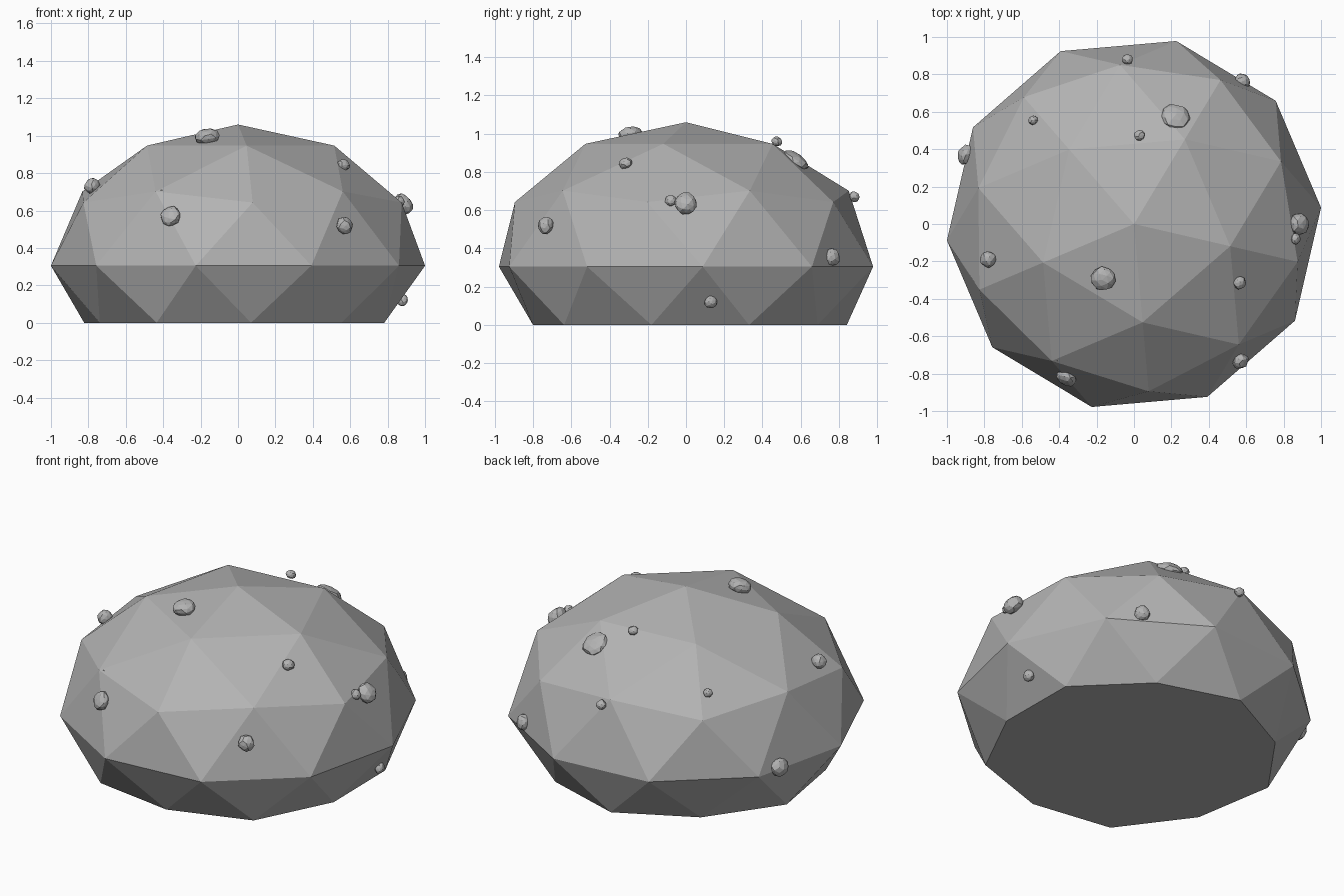
import bpy, bmesh, math, random
from mathutils import Vector, Matrix

if "Cube" in bpy.data.objects:
    bpy.data.objects.remove(bpy.data.objects["Cube"])

random.seed(4)
stone = bpy.data.materials.new("stone_grey")
stone.diffuse_color = (0.45, 0.45, 0.45, 1)
stone.use_nodes = True
stone.node_tree.nodes["Principled BSDF"].inputs["Base Color"].default_value = stone.diffuse_color

R, MID, H = 1.004, 0.305, 0.755   # girth radius, girth height, dome height


def finish(bm, name):
    me = bpy.data.meshes.new(name)
    bmesh.ops.recalc_face_normals(bm, faces=bm.faces)
    bm.to_mesh(me)
    bm.free()
    me.materials.append(stone)
    ob = bpy.data.objects.new(name, me)
    bpy.context.collection.objects.link(ob)
    return ob


# Boulder body: squashed icosphere, underside pressed flat and drawn in
bm = bmesh.new()
bmesh.ops.create_icosphere(bm, subdivisions=2, radius=1)
bmesh.ops.rotate(bm, verts=bm.verts, matrix=Matrix.Rotation(math.radians(-13), 3, 'Z'))
for v in bm.verts:
    low = v.co.z < -0.3
    k = R * (0.94 if low else 1)
    v.co = (v.co.x * k, v.co.y * k, 0 if low else MID + H * v.co.z)
base = [f for f in bm.faces if all(v.co.z < 1e-4 for v in f.verts)]
bmesh.ops.dissolve_faces(bm, faces=base, use_verts=True)
finish(bm, "boulder_body")


# Small pebbles stuck on the surface, flattened along the surface normal
def pebble(i, x, y, z, r, flat):
    bm = bmesh.new()
    bmesh.ops.create_icosphere(bm, subdivisions=2 if r > 0.02 else 1, radius=r)
    for v in bm.verts:
        v.co *= random.uniform(0.92, 1.07)
        v.co.z *= flat
    n = Vector((x / R**2, y / R**2, (z - MID) / H**2))
    turn = n.to_track_quat('Z', 'Y').to_matrix().to_4x4()
    bm.transform(Matrix.Translation((x, y, z)) @ turn)
    finish(bm, f"pebble_{i}")


pebbles = [  # x, y, z, radius, flattening
    (-0.165, -0.29, 0.995, 0.066, 0.65),
    (-0.78, -0.19, 0.73, 0.045, 0.9),
    (-0.36, -0.825, 0.57, 0.057, 0.6),
    (-0.405, -0.72, 0.70, 0.018, 0.9),
    (0.57, -0.735, 0.52, 0.046, 0.8),
    (0.565, -0.315, 0.845, 0.035, 0.8),
    (0.885, 0.0, 0.635, 0.06, 0.75),
    (0.862, -0.08, 0.65, 0.03, 0.9),
    (0.22, 0.57, 0.86, 0.078, 0.5),
    (0.03, 0.475, 0.96, 0.03, 0.8),
    (-0.035, 0.88, 0.67, 0.029, 0.9),
    (-0.54, 0.555, 0.755, 0.026, 0.9),
    (0.58, 0.765, 0.355, 0.046, 0.8),
    (-0.90, 0.37, 0.32, 0.056, 0.75),
    (0.88, 0.13, 0.12, 0.034, 0.8),
]
for i, p in enumerate(pebbles, 1):
    pebble(i, *p)
